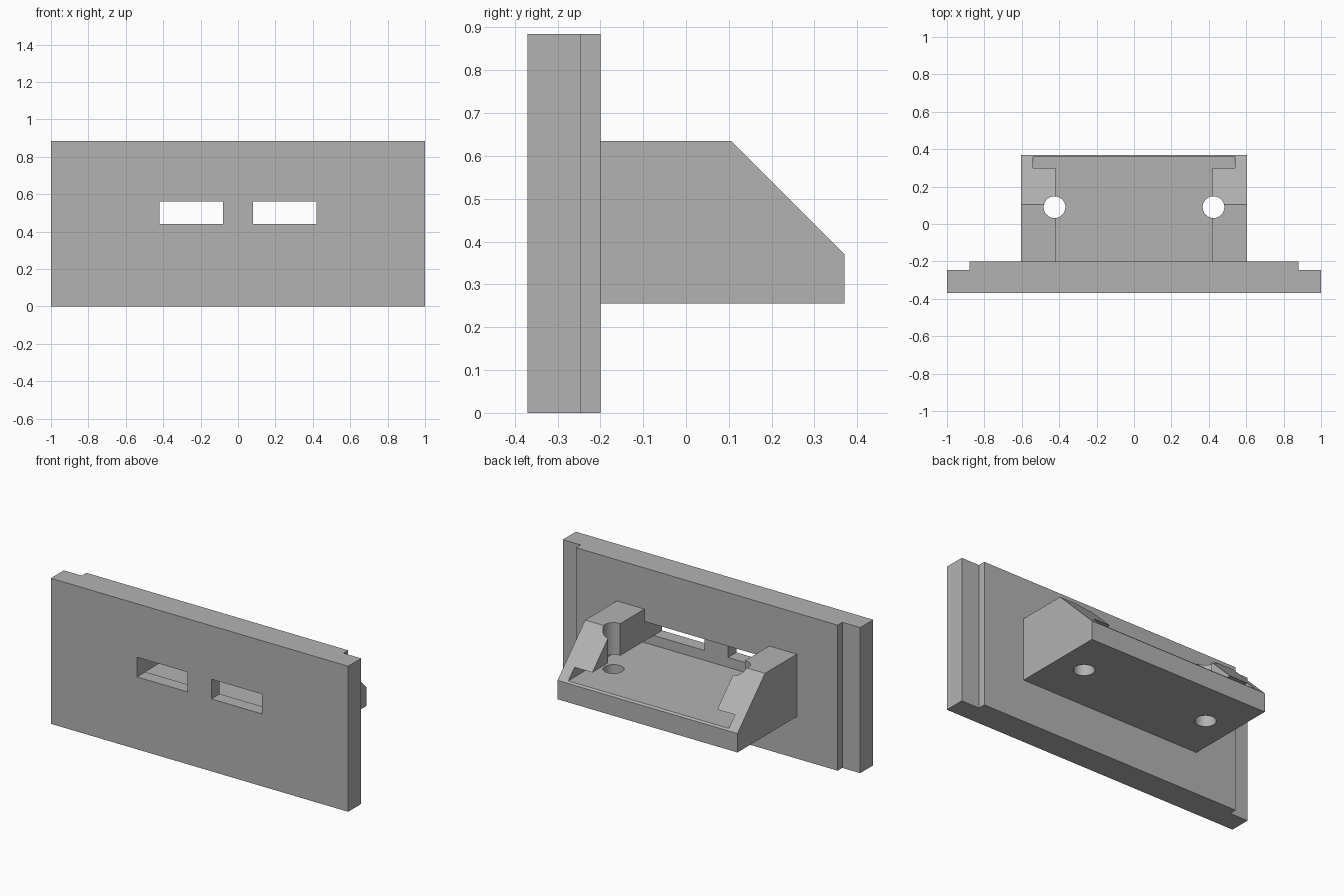
import bpy
import bmesh
from mathutils import Vector

cube = bpy.data.objects.get("Cube")
if cube:
    bpy.data.objects.remove(cube, do_unlink=True)

grey = bpy.data.materials.new("plain grey")
grey.use_nodes = True
colour = (0.45, 0.45, 0.45, 1)
grey.diffuse_color = colour
grey.node_tree.nodes["Principled BSDF"].inputs["Base Color"].default_value = colour


def prism(name, outline, sweep):
    """Closed outline of 3D points swept along a vector."""
    bm = bmesh.new()
    face = bm.faces.new([bm.verts.new(p) for p in outline])
    out = bmesh.ops.extrude_face_region(bm, geom=[face])
    moved = [v for v in out["geom"] if isinstance(v, bmesh.types.BMVert)]
    bmesh.ops.translate(bm, verts=moved, vec=Vector(sweep))
    bmesh.ops.recalc_face_normals(bm, faces=bm.faces)
    mesh = bpy.data.meshes.new(name)
    bm.to_mesh(mesh)
    bm.free()
    mesh.materials.append(grey)
    obj = bpy.data.objects.new(name, mesh)
    bpy.context.collection.objects.link(obj)
    return obj


def side_prism(name, profile, half_width):
    return prism(name, [(-half_width, y, z) for y, z in profile], (2 * half_width, 0, 0))


def box(name, x0, x1, y0, y1, z0, z1):
    return prism(name, [(x0, y0, z0), (x1, y0, z0), (x1, y1, z0), (x0, y1, z0)], (0, 0, z1 - z0))


def combine(target, tool, operation):
    mod = target.modifiers.new(tool.name, 'BOOLEAN')
    mod.operation = operation
    mod.solver = 'EXACT'
    mod.object = tool
    bpy.context.view_layer.objects.active = target
    bpy.ops.object.modifier_apply(modifier=mod.name)
    bpy.data.objects.remove(tool, do_unlink=True)


# Face plate with a thinner flange at each end
FRONT, BACK, FLANGE = -0.37, -0.20, -0.245
half = [(1, FRONT), (1, FLANGE), (0.88, FLANGE), (0.88, BACK)]
outline = half + [(-x, y) for x, y in reversed(half)]
body = prism("panel_with_bracket", [(x, y, 0) for x, y in outline], (0, 0, 0.885))

# Bracket with a sloped rear corner
bracket = side_prism("bracket", [(-0.22, 0.255), (0.37, 0.255), (0.37, 0.37),
                                 (0.105, 0.635), (-0.22, 0.635)], 0.605)
combine(body, bracket, 'UNION')

# Central channel, running into the back of the plate
FLOOR, SILL, HEAD, STOP = 0.38, 0.44, 0.56, -0.29
channel = side_prism("channel_cutter", [(STOP, FLOOR), (0.5, FLOOR), (0.5, 0.8),
                                        (BACK, 0.8), (BACK, HEAD), (STOP, HEAD)], 0.42)
combine(body, channel, 'DIFFERENCE')

# Wider board slot undercutting both side blocks
combine(body, box("slot_cutter", -0.54, 0.54, STOP, 0.5, FLOOR, SILL), 'DIFFERENCE')

# Port openings and screw holes on each side
for side in (-1, 1):
    x0, x1 = sorted((side * 0.08, side * 0.42))
    combine(body, box("port_cutter", x0, x1, -0.5, -0.25, SILL, HEAD), 'DIFFERENCE')
    bpy.ops.mesh.primitive_cylinder_add(vertices=48, radius=0.058, depth=1,
                                        location=(side * 0.425, 0.09, 0.5))
    hole = bpy.context.object
    hole.name = "screw_hole_cutter"
    hole.data.materials.append(grey)
    combine(body, hole, 'DIFFERENCE')

# Smooth hole walls, crisp edges elsewhere
bpy.ops.object.select_all(action='DESELECT')
body.select_set(True)
bpy.context.view_layer.objects.active = body
bpy.ops.object.shade_smooth_by_angle(angle=0.5)
